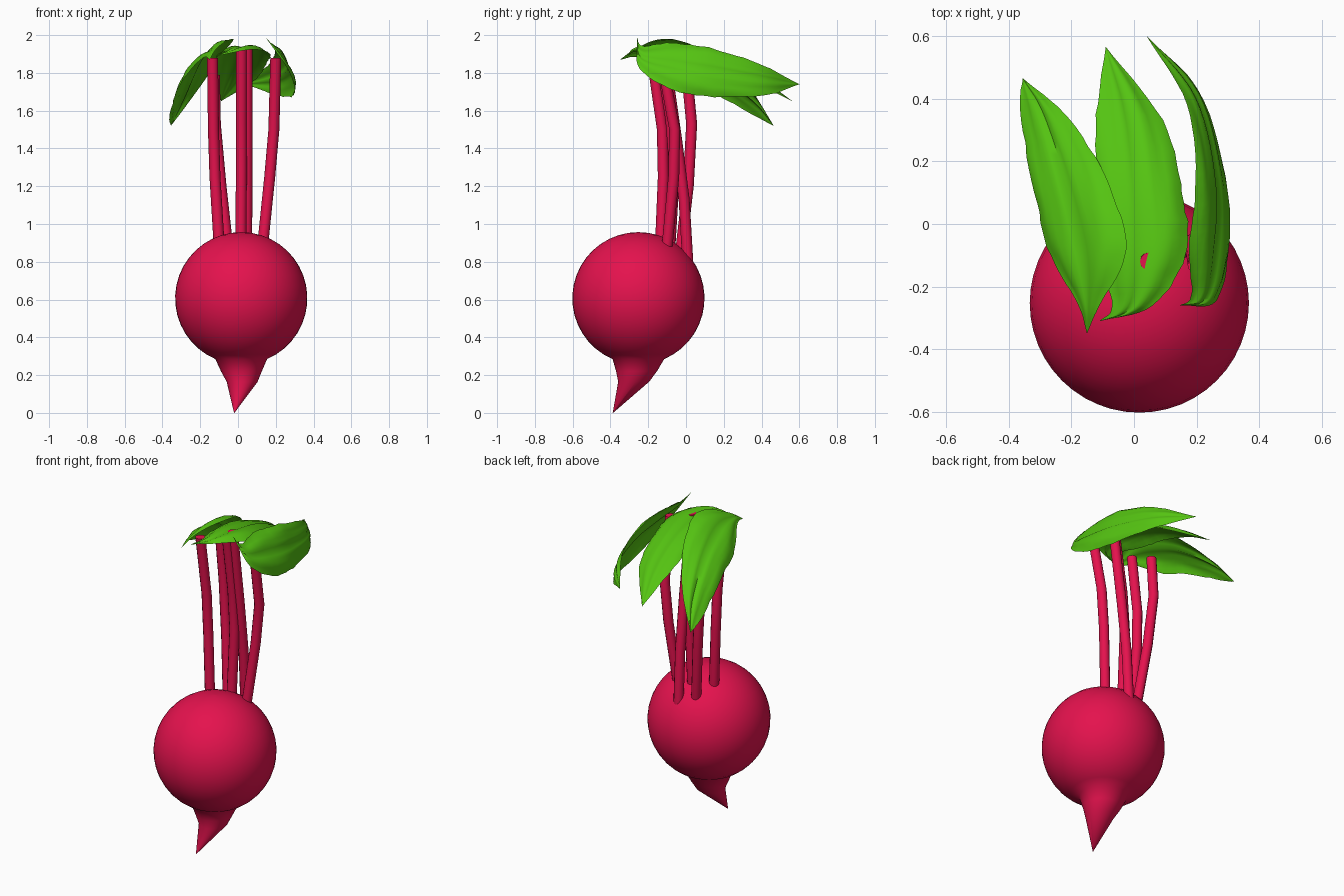
import bpy, math, random
from mathutils import Vector

if "Cube" in bpy.data.objects:
    bpy.data.objects.remove(bpy.data.objects["Cube"])

random.seed(4)


def material(name, color):
    m = bpy.data.materials.new(name)
    m.diffuse_color = color
    m.use_nodes = True
    m.node_tree.nodes["Principled BSDF"].inputs["Base Color"].default_value = m.diffuse_color
    return m


RED = material("root_red", (0.78, 0.006, 0.075, 1))
GREEN = material("leaf_green", (0.09, 0.55, 0.006, 1))


def make(name, verts, faces, mat, angle):
    me = bpy.data.meshes.new(name)
    me.from_pydata(verts, [], faces)
    me.validate()
    ob = bpy.data.objects.new(name, me)
    bpy.context.collection.objects.link(ob)
    me.materials.append(mat)
    bpy.ops.object.select_all(action='DESELECT')
    ob.select_set(True)
    bpy.context.view_layer.objects.active = ob
    bpy.ops.object.shade_smooth_by_angle(angle=math.radians(angle))
    return ob


def loft(name, rings, n, angle):
    """Closed skin over level rings (x, y, z, radius), listed bottom to top."""
    verts = [(x + r * math.cos(2 * math.pi * i / n), y + r * math.sin(2 * math.pi * i / n), z)
             for x, y, z, r in rings for i in range(n)]
    faces = [(k * n + i, k * n + (i + 1) % n, (k + 1) * n + (i + 1) % n, (k + 1) * n + i)
             for k in range(len(rings) - 1) for i in range(n)]
    last = (len(rings) - 1) * n
    faces += [tuple(reversed(range(n))), tuple(range(last, last + n))]
    return make(name, verts, faces, RED, angle)


def spline(pts, steps):
    """Smooth path through the given points."""
    p = [Vector(q) for q in pts]
    p = [2 * p[0] - p[1]] + p + [2 * p[-1] - p[-2]]
    out = []
    for i in range(1, len(p) - 2):
        a, b, c, d = p[i - 1:i + 3]
        for s in range(steps):
            t = s / steps
            out.append(0.5 * (2 * b + (c - a) * t + (2 * a - 5 * b + 4 * c - d) * t * t
                              + (3 * b - a - 3 * c + d) * t ** 3))
    return out + [p[-2]]


def leaf(name, base, left, right, tip, bulge):
    """Arched blade between two edge paths that meet at base and tip."""
    ls, rs = spline([base] + left + [tip], 7), spline([base] + right + [tip], 7)
    cols, rows = 12, len(ls)
    verts = []
    for k, (l, r) in enumerate(zip(ls, rs)):
        mid = (l + r) / 2
        along = ls[min(k + 1, rows - 1)] + rs[min(k + 1, rows - 1)] - ls[max(k - 1, 0)] - rs[max(k - 1, 0)]
        normal = (r - l).cross(along)
        normal = normal.normalized() if normal.length > 1e-8 else Vector((0, 0, 1))
        width = (r - l).length
        rag = 1 + random.uniform(-0.03, 0.03)
        for j in range(cols + 1):
            u = j / cols * 2 - 1
            p = mid + (r - l) / 2 * u * rag
            # arch, sunken midrib and gentle side ripples
            h = bulge * (1 - u * u) - 0.06 * math.exp(-(u / 0.16) ** 2)
            h += 0.025 * math.sin(abs(u) * 9 - k * 0.25) * abs(u)
            verts.append(p + normal * width * h)
    c = cols + 1
    faces = [(k * c + j, k * c + j + 1, (k + 1) * c + j + 1, (k + 1) * c + j)
             for k in range(rows - 1) for j in range(cols)]
    return make(name, verts, faces, GREEN, 60)


# Round root with a hooked tail
CX, CY, CZ, R = 0.017, -0.252, 0.607, 0.35
root = [(-0.02, -0.387, 0.0, 0.001), (0.022, -0.277, 0.165, 0.082), (0.018, -0.262, 0.22, 0.108)]
for i in range(19):
    a = math.radians(-67 + 156.9 * i / 18)
    root.append((CX, CY, CZ + R * math.sin(a), R * math.cos(a)))
loft("root", root, 48, 50)

# Stalks
STALKS = {
    "stalk_left": [(-0.10, -0.135, 0.89), (-0.122, -0.12, 1.25), (-0.13, -0.125, 1.5), (-0.135, -0.18, 1.88)],
    "stalk_left_back": [(-0.05, -0.03, 0.84), (-0.09, 0.012, 1.2), (-0.12, 0.03, 1.53), (-0.125, 0.005, 1.79)],
    "stalk_middle": [(0.015, -0.085, 0.88), (0.018, -0.06, 1.3), (0.018, -0.08, 1.55), (0.018, -0.14, 1.93)],
    "stalk_middle_back": [(0.045, 0.01, 0.79), (0.047, -0.01, 1.13), (0.048, -0.05, 1.45), (0.048, -0.12, 1.94)],
    "stalk_right": [(0.13, -0.1, 0.88), (0.168, -0.065, 1.25), (0.19, -0.06, 1.5), (0.20, -0.13, 1.88)],
}
for name, path in STALKS.items():
    loft(name, [p + (0.029,) for p in path], 12, 50)

# Drooping leaves: edges run from the base to the tip
leaf("leaf_left", (-0.15, -0.35, 1.87),
     [(-0.18, -0.25, 1.88), (-0.27, -0.1, 1.80), (-0.32, 0.1, 1.72), (-0.36, 0.36, 1.57)],
     [(-0.11, -0.26, 1.93), (-0.03, -0.1, 1.985), (-0.08, 0.12, 1.91), (-0.20, 0.33, 1.72)],
     (-0.355, 0.465, 1.52), 0.12)
leaf("leaf_middle", (-0.11, -0.31, 1.89),
     [(-0.07, -0.26, 1.91), (-0.11, -0.1, 1.90), (-0.12, 0.12, 1.86), (-0.12, 0.35, 1.77)],
     [(0.06, -0.26, 1.92), (0.165, -0.1, 1.91), (0.155, 0.1, 1.86), (0.09, 0.33, 1.76)],
     (-0.09, 0.565, 1.65), 0.16)
leaf("leaf_right", (0.145, -0.26, 1.99),
     [(0.18, -0.23, 1.94), (0.18, -0.08, 1.96), (0.20, 0.12, 1.935), (0.165, 0.38, 1.85)],
     [(0.26, -0.245, 1.82), (0.305, -0.06, 1.71), (0.285, 0.15, 1.675), (0.205, 0.42, 1.68)],
     (0.04, 0.60, 1.74), 0.12)
